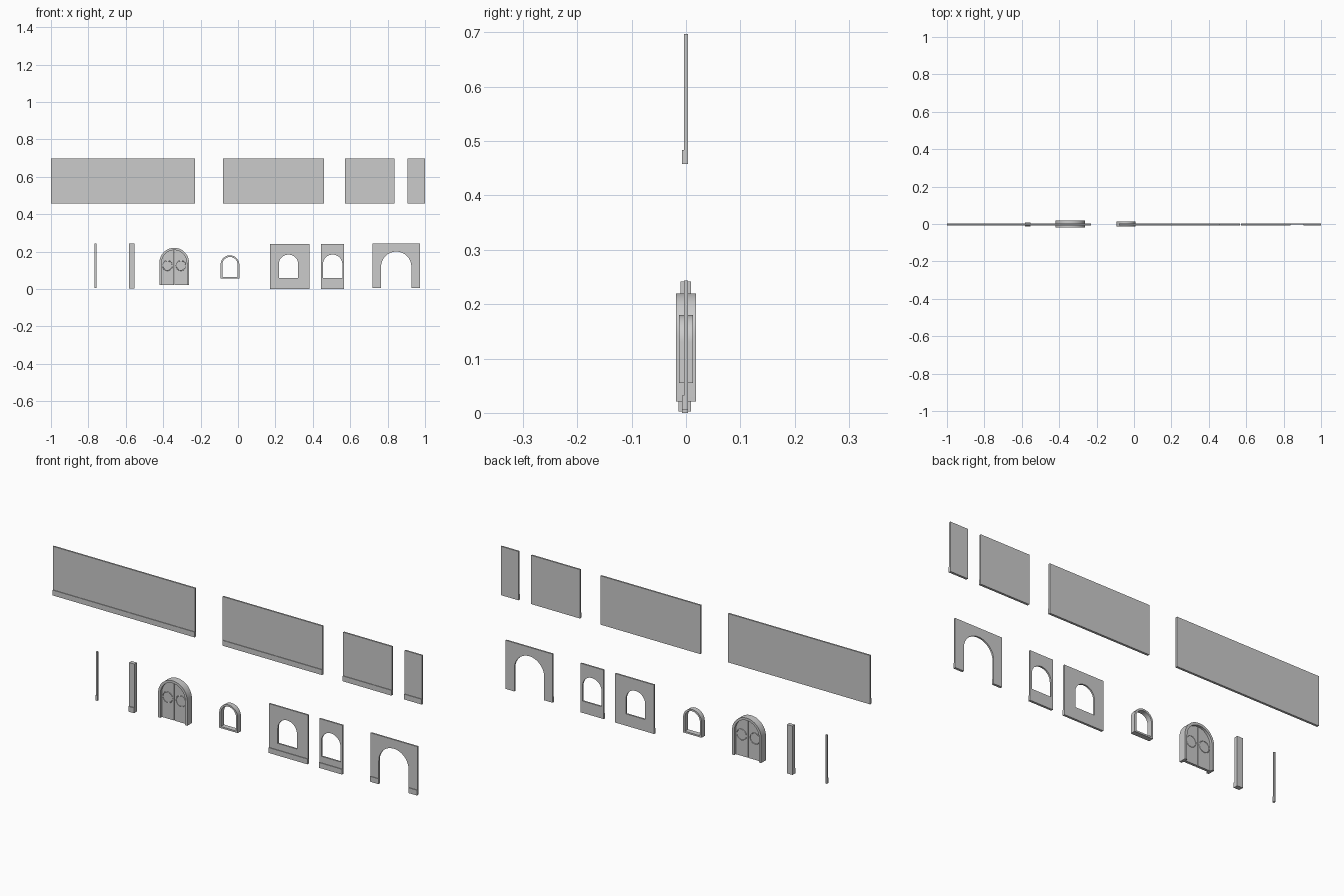
import bpy, bmesh, math

if "Cube" in bpy.data.objects:
    bpy.data.objects.remove(bpy.data.objects["Cube"])

T = 0.004          # half thickness of walls
BASE = 0.007       # front of skirting
BH = 0.026         # skirting height


def prism(name, pts, x0, x1):
    """Extrude a (y, z) profile along x."""
    bm = bmesh.new()
    f = bm.faces.new([bm.verts.new((x0, y, z)) for y, z in pts])
    r = bmesh.ops.extrude_face_region(bm, geom=[f])
    vs = [g for g in r["geom"] if isinstance(g, bmesh.types.BMVert)]
    bmesh.ops.translate(bm, vec=(x1 - x0, 0, 0), verts=vs)
    bmesh.ops.recalc_face_normals(bm, faces=bm.faces)
    me = bpy.data.meshes.new(name)
    bm.to_mesh(me)
    bm.free()
    ob = bpy.data.objects.new(name, me)
    bpy.context.collection.objects.link(ob)
    return ob


def slab(name, loops, y0, y1):
    """Extrude (x, z) outlines, inner loops being holes, from y0 to y1."""
    cu = bpy.data.curves.new(name, 'CURVE')
    cu.dimensions = '2D'
    cu.fill_mode = 'BOTH'
    cu.extrude = (y1 - y0) / 2
    for loop in loops:
        sp = cu.splines.new('POLY')
        sp.points.add(len(loop) - 1)
        for p, (x, z) in zip(sp.points, loop):
            p.co = (x, z, 0, 1)
        sp.use_cyclic_u = True
    ob = bpy.data.objects.new(name, cu)
    bpy.context.collection.objects.link(ob)
    ob.rotation_euler.x = math.pi / 2
    ob.location.y = (y0 + y1) / 2
    bpy.ops.object.select_all(action='DESELECT')
    ob.select_set(True)
    bpy.context.view_layer.objects.active = ob
    bpy.ops.object.convert(target='MESH')
    ob = bpy.context.object
    bpy.ops.object.shade_smooth_by_angle(angle=math.radians(30))
    return ob


def arch(cx, r, z0, top, a0=0, a1=180, n=28):
    """Round-topped outline, or a half of one."""
    zc = top - r
    arc = [(cx + r * math.cos(math.radians(a0 + (a1 - a0) * i / n)),
            zc + r * math.sin(math.radians(a0 + (a1 - a0) * i / n))) for i in range(n + 1)]
    return [(arc[0][0], z0)] * (a0 == 0) + arc + [(arc[-1][0], z0)]


def rect(x0, x1, z0, z1):
    return [(x0, z0), (x1, z0), (x1, z1), (x0, z1)]


def stepped(z0, z1, back=T, front=T, foot=BASE):
    return [(back, z0), (-foot, z0), (-foot, z0 + BH), (-front, z0 + BH), (-front, z1), (back, z1)]


# Plain walls of four lengths
for i, (x0, x1) in enumerate([(-1, -0.23), (-0.08, 0.46), (0.572, 0.836), (0.905, 1)]):
    prism(f"plain_wall_{i + 1}", stepped(0.458, 0.697), x0, x1)

# Thin end strip and pillar
prism("end_strip", stepped(0.006, 0.244), -0.766, -0.757)
prism("pillar", stepped(0.003, 0.242, 0.009, 0.010, 0.014), -0.583, -0.553)

# Window walls with skirting
for name, x0, x1, cx in [("wide_window_wall", 0.17, 0.381, 0.27),
                         ("narrow_window_wall", 0.443, 0.568, 0.506)]:
    slab(name, [rect(x0, x1, 0, 0.24), arch(cx, 0.052, 0.058, 0.184)], -T, T)
    slab(name + "_skirting", [rect(x0, x1, 0, BH)], -BASE, -T)

# Doorway wall: one outline running around the opening
zb = 0.006
opening = arch(0.846, 0.081, zb, 0.2)
slab("doorway_wall", [[(0.974, zb), (0.974, 0.244), (0.72, 0.244), (0.72, zb)] + opening[::-1]], -T, T)
for x0, x1 in [(0.72, 0.765), (0.927, 0.974)]:
    slab("doorway_skirting", [rect(x0, x1, zb, zb + BH)], -BASE, -T)

# Window frame
slab("window_frame", [arch(-0.043, 0.05, 0.055, 0.18), arch(-0.043, 0.041, 0.063, 0.171)], -0.0125, 0.0125)

# Door frame, open at the bottom
dx = -0.341
slab("door_frame", [arch(dx, 0.079, 0.021, 0.22) + arch(dx, 0.067, 0.021, 0.208)[::-1]], -0.018, 0.018)

# Door leaves with a narrow gap, and a ring on each face
for s, a0, a1 in [(1, 0, 90), (-1, 90, 180)]:
    cx = dx + s * 0.002
    leaf = arch(cx, 0.066, 0.021, 0.208, a0, a1, 14)
    if s < 0:
        leaf = [(cx, 0.021)] + leaf
    slab("door_leaf", [leaf], -0.006, 0.006)
    for y in (-0.006, 0.006):
        bpy.ops.mesh.primitive_torus_add(
            major_radius=0.026, minor_radius=0.002, major_segments=32, minor_segments=8,
            location=(dx + s * 0.036, y, 0.125), rotation=(math.pi / 2, 0, 0))
        bpy.context.object.name = "door_ring"
        bpy.ops.object.shade_smooth_by_angle()
